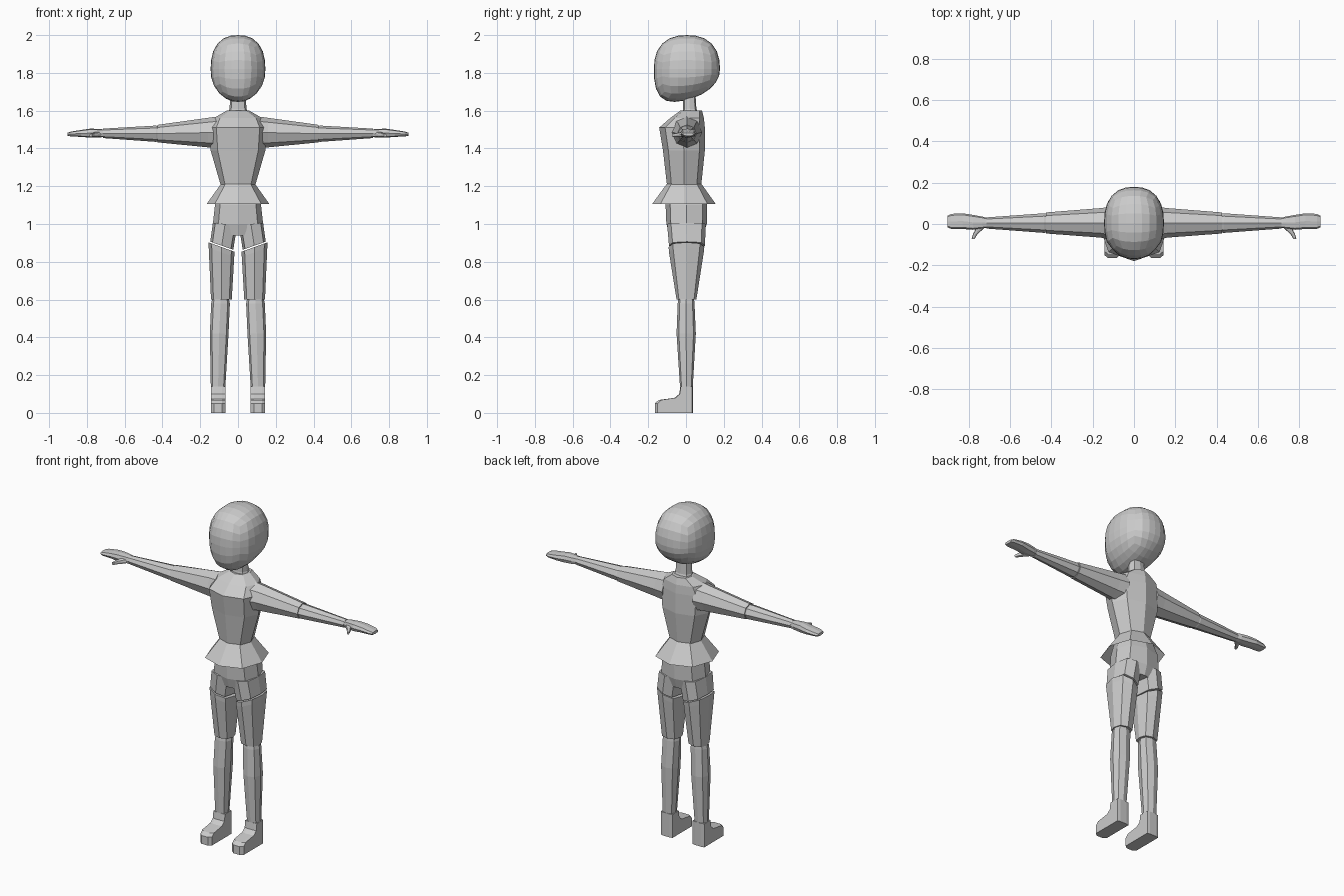
import bpy, bmesh, math
from mathutils import Vector

if "Cube" in bpy.data.objects:
    bpy.data.objects.remove(bpy.data.objects["Cube"])

grey = bpy.data.materials.new("plain grey")
grey.diffuse_color = (0.6, 0.6, 0.6, 1)
grey.use_nodes = True
grey.node_tree.nodes["Principled BSDF"].inputs["Base Color"].default_value = grey.diffuse_color


def finish(name, bm, mirror=False):
    bmesh.ops.recalc_face_normals(bm, faces=bm.faces)
    me = bpy.data.meshes.new(name)
    bm.to_mesh(me)
    bm.free()
    me.materials.append(grey)
    ob = bpy.data.objects.new(name, me)
    bpy.context.collection.objects.link(ob)
    if mirror:
        m = ob.modifiers.new("Mirror", 'MIRROR')
        m.use_mirror_merge = False
    return ob


def bridge(bm, rings, caps=True):
    n = len(rings[0])
    for r, s in zip(rings, rings[1:]):
        for i in range(n):
            bm.faces.new((r[i], r[(i + 1) % n], s[(i + 1) % n], s[i]))
    if caps:
        bm.faces.new(rings[0])
        bm.faces.new(rings[-1])


def loft(name, axis, sections, n=8, corner=0.8, mirror=False, caps=True):
    """Section: (position, a_min, a_max, b_min, b_max[, tilt]); a, b are the other axes."""
    ia, ib = [i for i in range(3) if i != axis]
    bm = bmesh.new()
    rings = []
    for pos, a0, a1, b0, b1, *tilt in sections:
        ring = []
        for i in range(n):
            t = 2 * math.pi * i / n
            u, v = math.cos(t), math.sin(t)
            if i % 2:
                u, v = math.copysign(corner, u), math.copysign(corner, v)
            co = [0, 0, 0]
            da = u * (a1 - a0) / 2
            co[ia] = (a0 + a1) / 2 + da
            co[ib] = (b0 + b1) / 2 + v * (b1 - b0) / 2
            co[axis] = pos + (tilt[0] * da if tilt else 0)
            ring.append(bm.verts.new(co))
        rings.append(ring)
    bridge(bm, rings, caps)
    return finish(name, bm, mirror)


# Head: rounded cube, narrowed and sloped toward the chin
bm = bmesh.new()
bmesh.ops.create_cube(bm, size=2)
bmesh.ops.subdivide_edges(bm, edges=bm.edges, cuts=5, use_grid_fill=True)
for v in bm.verts:
    p = Vector([math.tan(c * math.pi / 4) for c in v.co])
    p /= sum(abs(c) ** 2.4 for c in p) ** (1 / 2.4)
    x, y, z = p.x * 0.145, p.y * 0.175, p.z * 0.18
    if z < 0:
        low = -p.z
        z *= 0.93 - 1.1 * y
        x *= 1 - 0.22 * low ** 3
        y -= 0.02 * low ** 2
    if y < -0.1:
        x *= 0.93
    v.co = (x, max(y + 0.005, -0.17), z + 1.82)
finish("head", bm)

# Neck
loft("neck", 2, [(1.585, -.055, .055, -.02, .065), (1.61, -.045, .045, -.015, .055),
                 (1.69, -.04, .04, -.015, .05)])

# Torso
loft("torso", 2, [(1.20, -.09, .09, -.10, .08),
                  (1.39, -.145, .145, -.122, .10),
                  (1.51, -.155, .155, -.142, .10),
                  (1.56, -.13, .13, -.085, .095),
                  (1.60, -.06, .06, -.03, .085)], corner=.74)

# Flared hem below the waist, open underneath
loft("flared_hem", 2, [(1.215, -.088, .088, -.10, .08),
                       (1.105, -.167, .167, -.18, .158)], corner=.74, caps=False)

# Hips and short leg openings
loft("hips", 2, [(1.21, -.088, .088, -.095, .078),
                 (1.10, -.122, .122, -.108, .112),
                 (1.00, -.133, .133, -.104, .11),
                 (.94, -.139, .139, -.085, .09)], corner=.78)
loft("short_leg", 2, [(1.0, .004, .133, -.10, .105, .1),
                      (.885, .025, .147, -.09, .10, .35)], mirror=True)

# Legs
loft("thigh", 2, [(.878, .018, .157, -.092, .097, .36),
                  (.85, .02, .155, -.09, .094, .36),
                  (.60, .033, .143, -.05, .055)], corner=.76, mirror=True)
loft("shin", 2, [(.61, .05, .135, -.04, .042),
                 (.58, .043, .142, -.044, .045),
                 (.42, .05, .149, -.05, .052),
                 (.14, .067, .144, -.032, .036)], corner=.76, mirror=True)

# Feet: side profile carried across the width
profile = [(.036, 0), (.036, .14), (-.03, .14), (-.036, .10), (-.06, .08),
           (-.145, .068), (-.165, .05), (-.165, 0)]
bm = bmesh.new()
bridge(bm, [[bm.verts.new((x, y * s, z)) for y, z in profile]
            for x, s in ((.067, .91), (.085, 1), (.126, 1), (.144, .91))])
finish("foot", bm, True)

# Arms
loft("upper_arm", 0, [(.10, -.08, .085, 1.40, 1.57),
                      (.16, -.066, .077, 1.406, 1.562),
                      (.425, -.046, .056, 1.432, 1.525)], corner=.7, mirror=True)
loft("forearm", 0, [(.41, -.038, .047, 1.44, 1.515),
                    (.435, -.043, .052, 1.435, 1.521),
                    (.715, -.022, .032, 1.455, 1.505)], corner=.7, mirror=True)

# Hands
loft("hand", 0, [(.70, -.016, .026, 1.462, 1.50),
                 (.735, -.022, .036, 1.458, 1.503),
                 (.78, -.028, .044, 1.457, 1.505),
                 (.83, -.024, .052, 1.461, 1.498),
                 (.885, -.024, .049, 1.464, 1.489),
                 (.902, -.016, .04, 1.466, 1.483)], mirror=True)
loft("thumb", 1, [(-.01, .715, .765, 1.462, 1.49),
                  (-.035, .742, .772, 1.46, 1.485),
                  (-.05, .758, .78, 1.46, 1.482),
                  (-.072, .772, .786, 1.461, 1.477)], mirror=True)
